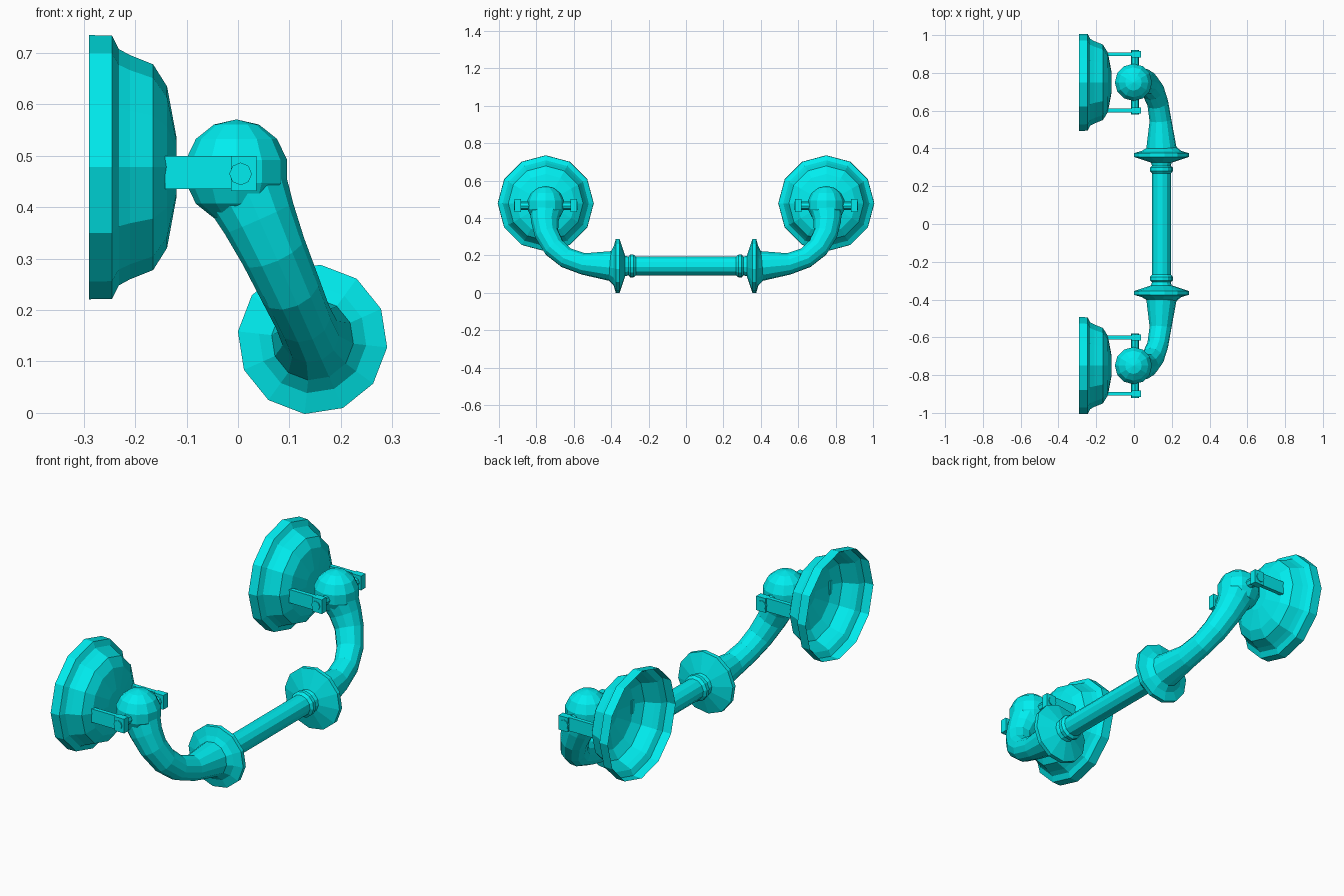
import bpy, bmesh
from math import pi, cos, sin
from mathutils import Vector, Matrix

if "Cube" in bpy.data.objects:
    bpy.data.objects.remove(bpy.data.objects["Cube"])

mat = bpy.data.materials.new("cyan")
mat.diffuse_color = (0.0, 0.85, 0.87, 1)
mat.use_nodes = True
mat.node_tree.nodes["Principled BSDF"].inputs["Base Color"].default_value = mat.diffuse_color
SIDES = 12
PIVOT = Vector((0, 0, 0.47))       # hinge axis of the handle
DROP = Vector((0.145, 0, -0.327))  # from hinge axis to bar axis
REACH = DROP.length
DOWN = DROP.normalized()
NORMAL = Vector((0, 1, 0)).cross(DOWN)


def finish(bm, name):
    bmesh.ops.recalc_face_normals(bm, faces=bm.faces)
    me = bpy.data.meshes.new(name)
    bm.to_mesh(me)
    bm.free()
    me.materials.append(mat)
    ob = bpy.data.objects.new(name, me)
    bpy.context.collection.objects.link(ob)
    return ob


def loft(name, rings, cap_start=True):
    bm = bmesh.new()
    loops = [[bm.verts.new(p) for p in ring] for ring in rings]
    for a, b in zip(loops, loops[1:]):
        for i in range(SIDES):
            j = (i + 1) % SIDES
            bm.faces.new((a[i], a[j], b[j], b[i]))
    bm.faces.new(loops[-1])
    if cap_start:
        bm.faces.new(loops[0])
    return finish(bm, name)


def ring(centre, u, v, r):
    return [centre + r * (cos(2 * pi * i / SIDES) * u + sin(2 * pi * i / SIDES) * v)
            for i in range(SIDES)]


def box(name, centre, size):
    bm = bmesh.new()
    bmesh.ops.create_cube(bm, size=1, matrix=Matrix.Translation(centre) @ Matrix.Diagonal((*size, 1)))
    return finish(bm, name)


# Handle: half path as (y, distance below hinge, radius), then mirrored
half = [(0.75, 0.03, 0.085), (0.755, 0.10, 0.073), (0.745, 0.17, 0.065), (0.705, 0.25, 0.06),
        (0.64, 0.31, 0.056), (0.55, 0.345, 0.058)]
turned = [(0.405, 0.08), (0.387, 0.105), (0.375, 0.146), (0.355, 0.146), (0.335, 0.085),
          (0.325, 0.055), (0.308, 0.05), (0.298, 0.061), (0.28, 0.061), (0.268, 0.05)]
half += [(y, REACH, r) for y, r in turned]
path = half + [(-y, t, r) for y, t, r in reversed(half)]
rings = []
for k, (y, t, r) in enumerate(path):
    a, b = path[max(k - 1, 0)], path[min(k + 1, len(path) - 1)]
    tangent = (Vector((0, b[0] - a[0], 0)) + DOWN * (b[1] - a[1])).normalized()
    centre = PIVOT + DOWN * t + Vector((0, y, 0))
    rings.append(ring(centre, NORMAL, tangent.cross(NORMAL), r))
loft("handle", rings)

# Rosette profile: (x, radius), hollow at the wall side
rosette = [(-0.29, 0.257), (-0.245, 0.256), (-0.232, 0.23), (-0.21, 0.218), (-0.165, 0.2),
           (-0.138, 0.157), (-0.12, 0.06)]

for s, side in ((1, "back"), (-1, "front")):
    y = 0.75 * s
    loft("rosette_" + side,
         [ring(Vector((x, y, 0.478)), Vector((0, 0, 1)), Vector((0, 1, 0)), r) for x, r in rosette],
         cap_start=False)
    # Ball on the handle end
    bm = bmesh.new()
    bmesh.ops.create_uvsphere(bm, u_segments=SIDES, v_segments=7, radius=0.101,
                              matrix=Matrix.Translation((-0.003, y, 0.47)))
    finish(bm, "ball_" + side)
    # Hinge pin
    bm = bmesh.new()
    bmesh.ops.create_cone(bm, cap_ends=True, segments=8, radius1=0.022, radius2=0.022, depth=0.34,
                          matrix=Matrix.Translation((0.005, y, 0.465)) @ Matrix.Rotation(pi / 2, 4, 'X'))
    finish(bm, "hinge_pin_" + side)
    # Prongs and their end blocks
    for e in (-1, 1):
        py = y + 0.149 * e
        box("prong_" + side, (-0.067, py, 0.468), (0.15, 0.02, 0.064))
        box("prong_end_" + side, (0.011, py, 0.466), (0.05, 0.034, 0.068))
